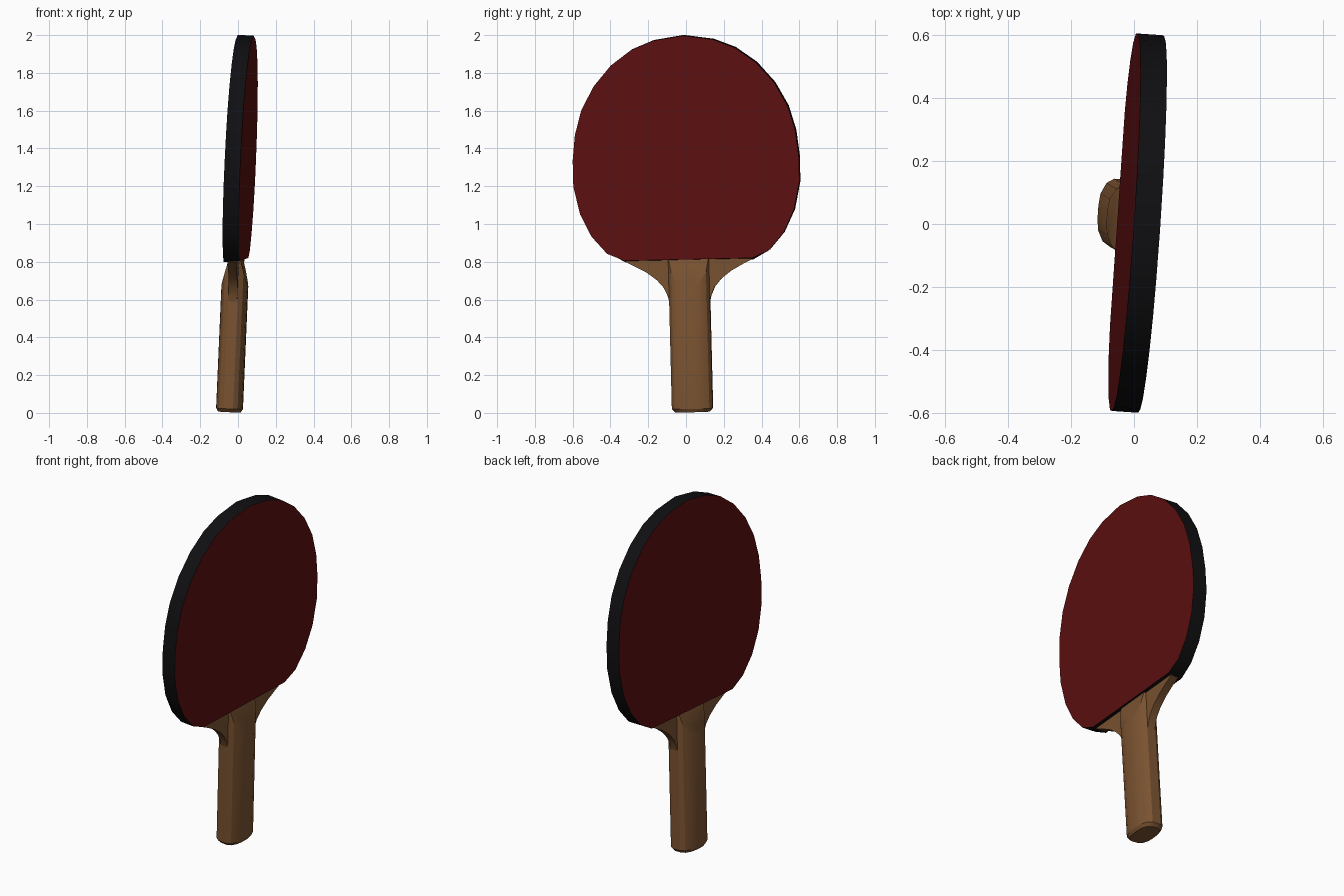
import bpy, bmesh
from mathutils import Matrix, Vector, Euler

cube = bpy.data.objects.get("Cube")
if cube:
    bpy.data.objects.remove(cube, do_unlink=True)


def material(name, rgb):
    m = bpy.data.materials.new(name)
    m.use_nodes = True
    m.diffuse_color = (*rgb, 1)
    bsdf = m.node_tree.nodes["Principled BSDF"]
    bsdf.inputs["Base Color"].default_value = (*rgb, 1)
    bsdf.inputs["Roughness"].default_value = 0.7
    return m


RED = material("dark red rubber", (0.11, 0.005, 0.005))
BLACK = material("black edge", (0.005, 0.005, 0.006))
WOOD = material("brown wood", (0.2, 0.088, 0.031))

# The whole paddle leans slightly about the blade centre
CENTRE = Vector((0.015, 0, 1.4))
LEAN = (Matrix.Translation(CENTRE)
        @ Euler((0.022, 0.045, -0.068)).to_matrix().to_4x4()
        @ Matrix.Translation((0, 0, -1.4)))


def finish(name, bm, mats):
    bmesh.ops.recalc_face_normals(bm, faces=bm.faces)
    bm.transform(LEAN)
    mesh = bpy.data.meshes.new(name)
    bm.to_mesh(mesh)
    bm.free()
    for m in mats:
        mesh.materials.append(m)
    ob = bpy.data.objects.new(name, mesh)
    bpy.context.collection.objects.link(ob)
    bpy.ops.object.select_all(action="DESELECT")
    ob.select_set(True)
    bpy.context.view_layer.objects.active = ob
    bpy.ops.object.shade_smooth_by_angle(angle=0.5)
    return ob


def loft(rings):
    """Closed solid through matching rings of points."""
    bm = bmesh.new()
    loops = [[bm.verts.new(p) for p in ring] for ring in rings]
    n = len(loops[0])
    for a, b in zip(loops, loops[1:]):
        for i in range(n):
            j = (i + 1) % n
            bm.faces.new((a[i], a[j], b[j], b[i]))
    bm.faces.new(loops[0][::-1])
    bm.faces.new(loops[-1])
    return bm


def mirrored(half):
    """Complete an outline by mirroring it across y = 0."""
    return half + [(-y, z) for y, z in reversed(half) if y > 0]


def slab(outline, thickness):
    h = thickness / 2
    return loft([[(x, y, z) for y, z in outline] for x in (-h, h)])


# Blade: rounded disc with a flat lower edge, red faces and black rim
blade_half = [(0.34, 0.803), (0.43, 0.853), (0.51, 0.945), (0.568, 1.065),
              (0.6, 1.213), (0.6, 1.35), (0.585, 1.485), (0.548, 1.615),
              (0.48, 1.74), (0.385, 1.85), (0.275, 1.93), (0.16, 1.976), (0, 2.0)]
bm = slab(mirrored(blade_half), 0.084)
bm.normal_update()
for f in bm.faces:
    f.material_index = 0 if abs(f.normal.x) > 0.9 else 1
for v in bm.verts:
    if v.co.z < 0.81 and v.co.x > 0:
        v.co.z += 0.011  # slanted lower edge
finish("blade", bm, [RED, BLACK])

# Shoulder: thin flared board between handle and blade
shoulder_half = [(0.08, 0.575), (0.105, 0.58), (0.115, 0.62), (0.135, 0.665),
                 (0.17, 0.706), (0.225, 0.748), (0.285, 0.781), (0.335, 0.806),
                 (0.335, 0.83)]
finish("shoulder", slab(mirrored(shoulder_half), 0.046), [WOOD])

# Handle: rounded grip with a softened butt end
quarter = [(0.07, 0.02), (0.066, 0.058), (0.049, 0.093), (0.026, 0.108)]
right = quarter + [(-x, y) for x, y in reversed(quarter)]
section = right + [(x, -y) for x, y in reversed(right)]
bm = loft([[(x * s, y * s, z) for x, y in section]
           for z, s in ((0.004, 0.85), (0.022, 1), (0.84, 1))])

# Slanted flats that thin the handle toward the blade
for side in (-1, 1):
    cut = bmesh.ops.bisect_plane(
        bm, geom=bm.verts[:] + bm.edges[:] + bm.faces[:],
        plane_co=(side * 0.07, 0, 0.67),
        plane_no=Vector((side * 0.13, 0, 0.035)).normalized(), clear_outer=True)
    rim = [e for e in cut["geom_cut"] if isinstance(e, bmesh.types.BMEdge)]
    bmesh.ops.edgeloop_fill(bm, edges=rim)
finish("handle", bm, [WOOD])
